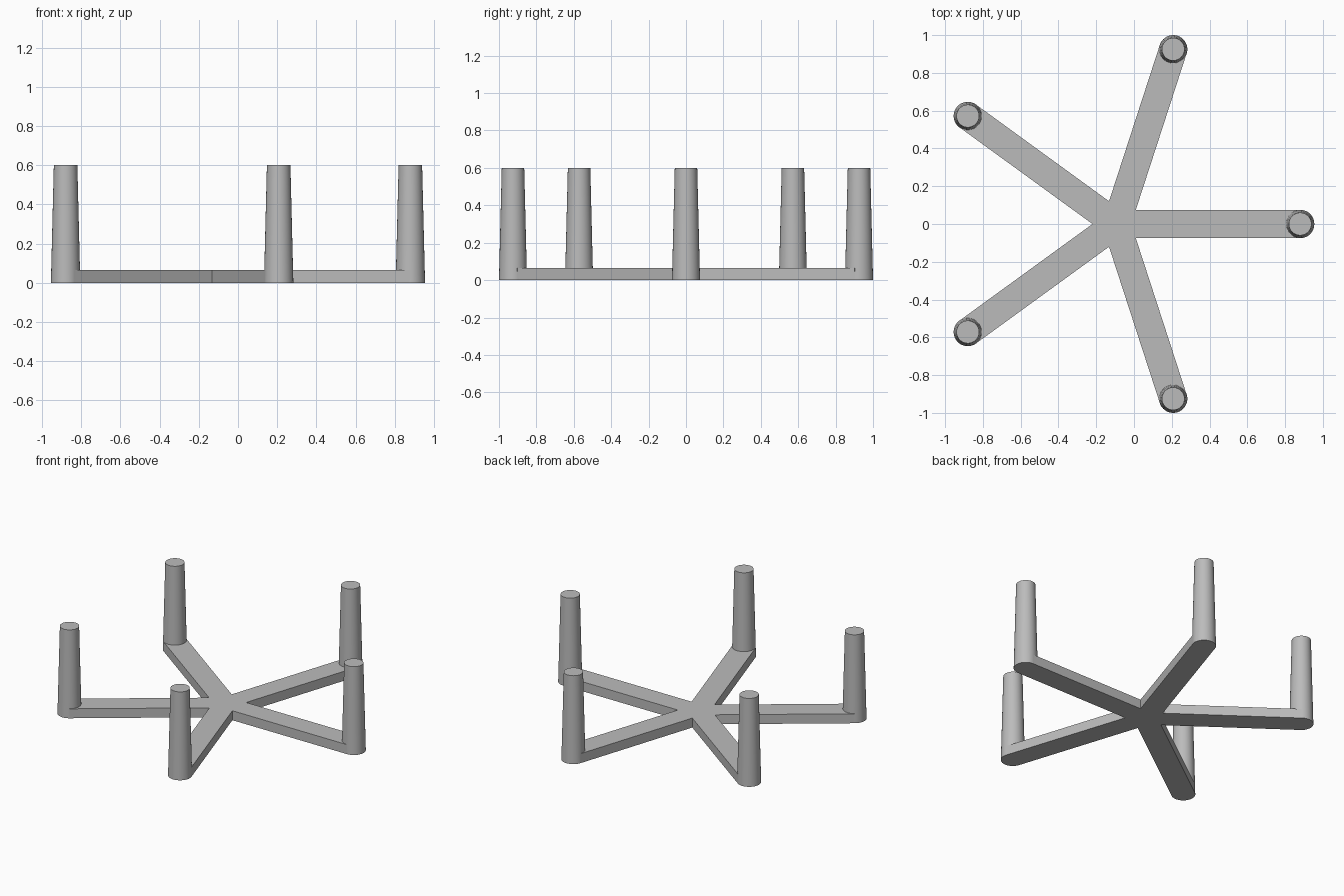
import bpy, bmesh, math
from mathutils import Vector

cube = bpy.data.objects.get("Cube")
if cube:
    bpy.data.objects.remove(cube)

ARMS = 5
REACH = 0.9726        # hub centre to post centre
HUB_X = -0.093
HALF_WIDTH = 0.0745
ARM_HEIGHT = 0.065
POST_HEIGHT = 0.6
BASE_R, TOP_R = 0.075, 0.06
STEP = math.tau / ARMS

grey = bpy.data.materials.new("plain grey")
grey.use_nodes = True
colour = (0.5, 0.5, 0.5, 1)
grey.diffuse_color = colour
grey.node_tree.nodes["Principled BSDF"].inputs["Base Color"].default_value = colour


def polar(radius, angle):
    return Vector((radius * math.cos(angle), radius * math.sin(angle), 0))


def add_object(name, bm, location):
    mesh = bpy.data.meshes.new(name)
    bmesh.ops.recalc_face_normals(bm, faces=bm.faces)
    bm.to_mesh(mesh)
    bm.free()
    mesh.materials.append(grey)
    obj = bpy.data.objects.new(name, mesh)
    obj.location = location
    bpy.context.collection.objects.link(obj)
    return obj


# Star base: one outline with two corners per arm end and a notch between arms
bm = bmesh.new()
outline = []
for i in range(ARMS):
    a = i * STEP
    side = polar(HALF_WIDTH, a + math.pi / 2)
    outline += [polar(REACH, a) - side, polar(REACH, a) + side,
                polar(HALF_WIDTH / math.sin(STEP / 2), a + STEP / 2)]
base = bm.faces.new([bm.verts.new(p) for p in outline])
top = bmesh.ops.extrude_face_region(bm, geom=[base], use_keep_orig=True)["geom"]
bmesh.ops.translate(bm, vec=(0, 0, ARM_HEIGHT),
                    verts=[v for v in top if isinstance(v, bmesh.types.BMVert)])
add_object("star_base", bm, (HUB_X, 0, 0))

# Tapered posts at the arm ends
for i in range(ARMS):
    bm = bmesh.new()
    bmesh.ops.create_cone(bm, cap_ends=True, segments=48, radius1=BASE_R,
                          radius2=TOP_R, depth=POST_HEIGHT)
    bmesh.ops.translate(bm, vec=(0, 0, POST_HEIGHT / 2), verts=bm.verts)
    post = add_object(f"post_{i + 1}", bm, polar(REACH, i * STEP) + Vector((HUB_X, 0, 0)))
    bpy.ops.object.select_all(action="DESELECT")
    post.select_set(True)
    bpy.context.view_layer.objects.active = post
    bpy.ops.object.shade_smooth_by_angle(angle=math.radians(30))
